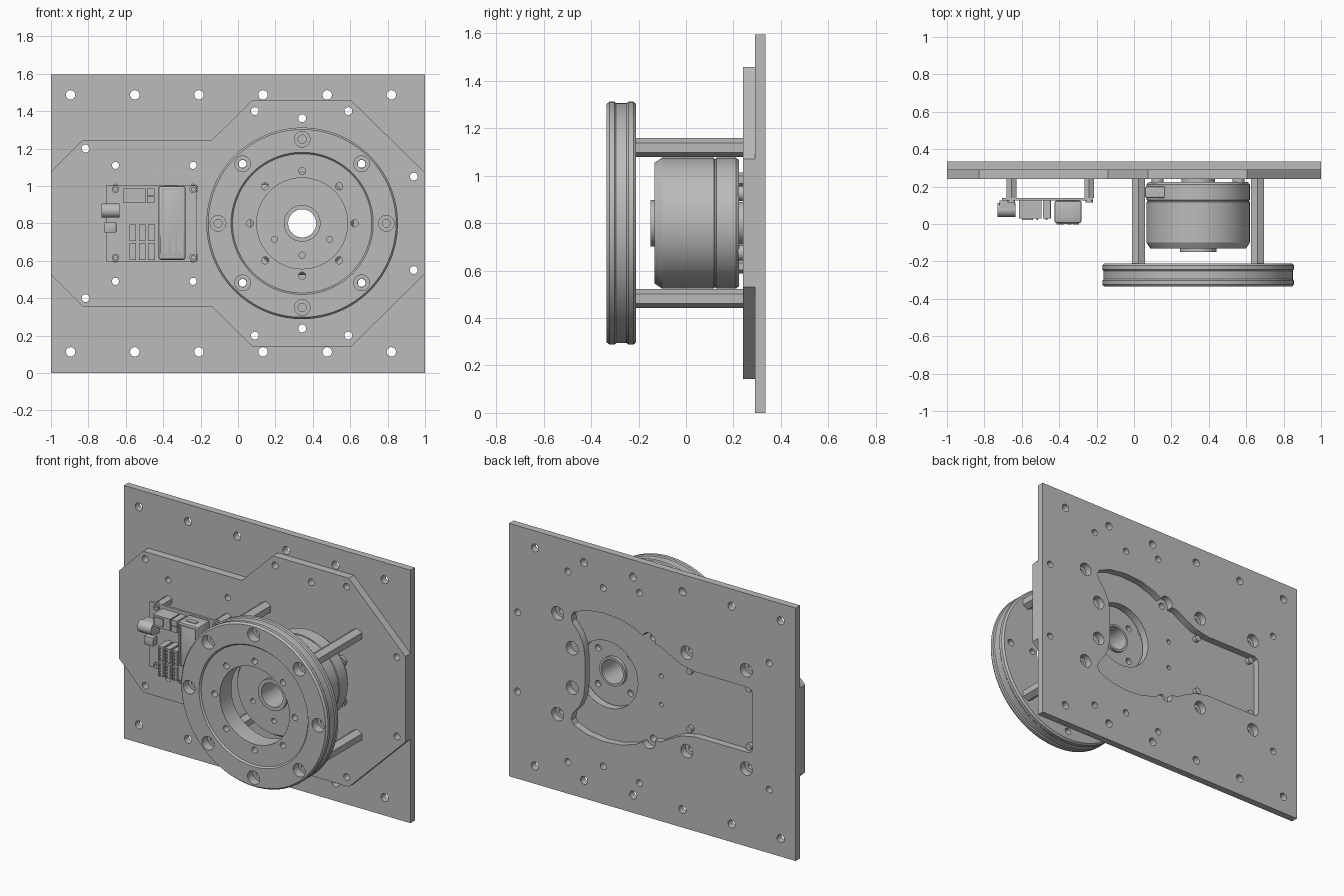
import bpy, bmesh
from math import cos, sin, pi, radians
from mathutils import Matrix

if "Cube" in bpy.data.objects:
    bpy.data.objects.remove(bpy.data.objects["Cube"])

grey = bpy.data.materials.new("machined_grey")
grey.use_nodes = True
tone = (0.5, 0.5, 0.5, 1)
grey.diffuse_color = tone
grey.node_tree.nodes["Principled BSDF"].inputs["Base Color"].default_value = tone

CX, CZ = 0.343, 0.80            # motor axis, running along y
TURN = Matrix.Rotation(pi / 2, 4, 'X')


def add(name, bm):
    bmesh.ops.recalc_face_normals(bm, faces=bm.faces)
    me = bpy.data.meshes.new(name)
    bm.to_mesh(me)
    bm.free()
    me.materials.append(grey)
    ob = bpy.data.objects.new(name, me)
    bpy.context.collection.objects.link(ob)
    return ob


def circle(x, z, r, n=24, start=0):
    return [(x + r * cos(start + 2 * pi * i / n), z + r * sin(start + 2 * pi * i / n)) for i in range(n)]


def polar(r, degrees):
    return CX + r * cos(radians(degrees)), CZ + r * sin(radians(degrees))


def plate(name, loops, y0, y1):
    """Extrude an outline (first loop) with holes (other loops) from y0 to y1."""
    cu = bpy.data.curves.new(name, 'CURVE')
    cu.dimensions = '2D'
    cu.fill_mode = 'BOTH'
    cu.extrude = (y1 - y0) / 2
    for loop in loops:
        sp = cu.splines.new('POLY')
        sp.points.add(len(loop) - 1)
        for p, (x, z) in zip(sp.points, loop):
            p.co = (x, z, 0, 1)
        sp.use_cyclic_u = True
    tmp = bpy.data.objects.new(name + "_curve", cu)
    bpy.context.collection.objects.link(tmp)
    me = bpy.data.meshes.new_from_object(tmp.evaluated_get(bpy.context.evaluated_depsgraph_get()))
    bm = bmesh.new()
    bm.from_mesh(me)
    bpy.data.objects.remove(tmp)
    bpy.data.meshes.remove(me)
    bmesh.ops.remove_doubles(bm, verts=bm.verts, dist=1e-5)
    bm.transform(Matrix.Translation((0, (y0 + y1) / 2, 0)) @ TURN)
    return add(name, bm)


def lathe(name, profile, n=96):
    """Revolve a closed (radius, y) profile around the motor axis."""
    bm = bmesh.new()
    rings = [[bm.verts.new((CX + r * cos(2 * pi * i / n), y, CZ + r * sin(2 * pi * i / n)))
              for r, y in profile] for i in range(n)]
    m = len(profile)
    for i in range(n):
        a, b = rings[i], rings[(i + 1) % n]
        for j in range(m):
            k = (j + 1) % m
            bm.faces.new((a[j], a[k], b[k], b[j]))
    return add(name, bm)


def box(name, x0, x1, y0, y1, z0, z1, bevel=0):
    bm = bmesh.new()
    bmesh.ops.create_cube(bm, size=1)
    bm.transform(Matrix.Translation(((x0 + x1) / 2, (y0 + y1) / 2, (z0 + z1) / 2))
                 @ Matrix.Diagonal((x1 - x0, y1 - y0, z1 - z0, 1)))
    if bevel:
        bmesh.ops.bevel(bm, geom=bm.edges[:], offset=bevel, segments=2, affect='EDGES', profile=0.5)
    return add(name, bm)


def drill(ob, holes, y0, y1):
    """Cut round holes given as (x, z, r) between y0 and y1."""
    bm = bmesh.new()
    for x, z, r in holes:
        bmesh.ops.create_cone(bm, cap_ends=True, segments=24, radius1=r, radius2=r, depth=y1 - y0,
                              matrix=Matrix.Translation((x, (y0 + y1) / 2, z)) @ TURN)
    cutter = add("cutter", bm)
    cutter.hide_render = True
    mod = ob.modifiers.new("holes", 'BOOLEAN')
    mod.operation, mod.solver, mod.object = 'DIFFERENCE', 'EXACT', cutter
    me = bpy.data.meshes.new_from_object(ob.evaluated_get(bpy.context.evaluated_depsgraph_get()))
    ob.modifiers.clear()
    ob.data = me
    bpy.data.objects.remove(cutter)


def flip(points):
    return points + [(x, 2 * CZ - z) for x, z in reversed(points)]


# Hole patterns
both = (1, -1)
edge_holes = [(-0.895 + 0.343 * i, CZ + s * 0.687) for i in range(6) for s in both]
shared = [(x, CZ + s * d) for x, d in ((-0.815, 0.4), (0.09, 0.6), (0.59, 0.6), (0.94, 0.25), (CX, 0.562)) for s in both]
wire_holes = [(x, CZ + s * 0.31) for x in (-0.655, -0.24) for s in both]
post_spots = [polar(0.45, a) for a in (45, 135, 225, 315)]
spacer_spots = [polar(0.25, a) for a in (30, 150, 210, 330)]
board_spots = [(x, CZ + s * 0.183) for x in (-0.655, -0.24) for s in both]

# Back plate with its shaped opening
notch = [(0.025 + 0.045 * cos(radians(a)), 1.12 + 0.045 * sin(radians(a))) for a in range(200, 19, -20)]
opening = flip([(-0.70, 0.97), (-0.69, 0.995), (-0.665, 1.005), (-0.30, 1.005), (-0.2, 1.025), (-0.12, 1.065),
                (-0.06, 1.10)] + notch + [(0.12, 1.165), (0.22, 1.195), (0.34, 1.205), (0.46, 1.19),
                (0.55, 1.155), (0.565, 1.13), (0.56, 1.09), (0.51, 1.03), (0.48, 0.96), (0.47, 0.88)])
big = [polar(0.45, a) for a in (45, 315)] + [spacer_spots[0], spacer_spots[3]] + wire_holes
plate("back_plate", [[(-1, 0), (1, 0), (1, 1.595), (-1, 1.595)], opening]
      + [circle(x, z, 0.025) for x, z in edge_holes] + [circle(x, z, 0.021) for x, z in shared]
      + [circle(x, z, 0.042) for x, z in big], 0.29, 0.335)

# Front mounting plate
outline = flip([(-1, 1.075), (-0.83, 1.245), (-0.14, 1.245), (0.075, 1.458), (0.605, 1.458), (1, 1.07)])
plate("mounting_plate", [outline, circle(CX, CZ, 0.21, 64)]
      + [circle(x, z, 0.021) for x, z in shared + post_spots]
      + [circle(x, z, 0.019) for x, z in wire_holes]
      + [circle(-0.03, CZ + s * 0.09, 0.014) for s in both], 0.24, 0.29)

# Hollow hexagonal posts
for i, (x, z) in enumerate(post_spots):
    plate(f"ring_post_{i + 1}", [circle(x, z, 0.04, 6, pi / 2), circle(x, z, 0.021)], -0.21, 0.24)

# Grooved front ring with bolt holes
ring = lathe("front_ring", [(0.243, -0.21), (0.502, -0.21), (0.512, -0.222), (0.512, -0.243), (0.506, -0.25),
                            (0.506, -0.295), (0.512, -0.302), (0.512, -0.323), (0.502, -0.335), (0.38, -0.335),
                            (0.372, -0.325), (0.243, -0.325)], 128)
spokes = [polar(0.45, 45 * i) for i in range(8)]
drill(ring, [(x, z, 0.042) for x, z in spokes], -0.4, -0.28)
drill(ring, [(x, z, 0.022) for x, z in spokes] + [(*polar(0.28, 45 * i), 0.019) for i in range(8)], -0.4, -0.1)

# Hollow motor with shaft boss
motor = lathe("motor_body", [(0.075, -0.15), (0.098, -0.15), (0.098, -0.132), (0.255, -0.132), (0.276, -0.10),
                             (0.276, 0.118), (0.271, 0.12), (0.271, 0.126), (0.276, 0.128), (0.276, 0.21),
                             (0.266, 0.224), (0.09, 0.224), (0.09, 0.245), (0.075, 0.245)])
drill(motor, [(*polar(0.17, a), 0.016) for a in (210, 270, 330)], -0.2, -0.09)
drill(motor, [(*polar(0.16, a), 0.02) for a in (45, 135, 225, 315)], 0.19, 0.3)
for i, (x, z) in enumerate(spacer_spots):
    plate(f"motor_spacer_{i + 1}", [circle(x, z, 0.032)], 0.22, 0.24)
box("motor_connector", 0.06, 0.18, 0.14, 0.20, 0.90, 1.01, 0.005)
for i in range(3):
    box(f"motor_pin_{i + 1}", 0.08 + 0.03 * i, 0.10 + 0.03 * i, 0.15, 0.19, 1.01, 1.017)

# Circuit board on posts
plate("circuit_board", [[(-0.705, 0.597), (-0.22, 0.597), (-0.22, 1.005), (-0.705, 1.005)]]
      + [circle(x, z, 0.014) for x, z in board_spots], 0.125, 0.14)
for i, (x, z) in enumerate(board_spots):
    plate(f"board_post_{i + 1}", [circle(x, z, 0.03, 6, pi / 2)], 0.14, 0.24)
    plate(f"board_screw_{i + 1}", [circle(x, z, 0.02)], 0.29, 0.315)
    plate(f"board_nut_{i + 1}", [circle(x, z, 0.02), circle(x, z, 0.01)], 0.115, 0.125)

# Board components
box("power_module", -0.425, -0.28, 0.005, 0.125, 0.605, 1.0, 0.012)
plate("module_rim", [[(-0.41, 0.62), (-0.295, 0.62), (-0.295, 0.985), (-0.41, 0.985)],
                     [(-0.402, 0.628), (-0.303, 0.628), (-0.303, 0.977), (-0.402, 0.977)]], 0.0, 0.006)
box("module_port", -0.39, -0.32, 0.035, 0.065, 0.995, 1.004)
box("module_socket_a", -0.415, -0.375, -0.003, 0.006, 0.64, 0.73)
box("module_socket_b", -0.355, -0.335, -0.003, 0.006, 0.64, 0.73)
box("module_socket_c", -0.325, -0.295, -0.003, 0.006, 0.64, 0.75)
box("power_jack_base", -0.72, -0.635, 0.075, 0.125, 0.83, 0.905)
bm = bmesh.new()
bmesh.ops.create_cone(bm, cap_ends=True, segments=32, radius1=0.038, radius2=0.038, depth=0.095,
                      matrix=Matrix.Translation((-0.682, 0.075, 0.868)) @ Matrix.Rotation(pi / 2, 4, 'Y'))
add("power_jack", bm)
box("usb_socket", -0.715, -0.65, 0.08, 0.125, 0.75, 0.805, 0.005)
box("network_socket", -0.615, -0.495, 0.03, 0.125, 0.91, 0.985)
box("network_socket_lid", -0.60, -0.54, 0.022, 0.03, 0.925, 0.975)
for i in range(2):
    box(f"button_{i + 1}", -0.487, -0.447, 0.03, 0.125, 0.91 + 0.04 * i, 0.945 + 0.04 * i)
    for j in range(3):
        x, z = -0.58 + 0.05 * j, 0.605 + 0.1 * i
        box(f"header_{i + 1}_{j + 1}", x, x + 0.035, 0.03, 0.125, z, z + 0.09)
        for k in range(4):
            box(f"header_pin_{i + 1}_{j + 1}_{k + 1}", x + 0.008, x + 0.018, 0.022, 0.03, z + 0.01 + 0.02 * k, z + 0.02 + 0.02 * k)

# Smooth the round parts, keep edges crisp
bpy.ops.object.select_all(action='DESELECT')
for ob in bpy.context.collection.objects:
    if ob.type == 'MESH':
        ob.select_set(True)
        bpy.context.view_layer.objects.active = ob
bpy.ops.object.shade_smooth_by_angle(angle=radians(30))
